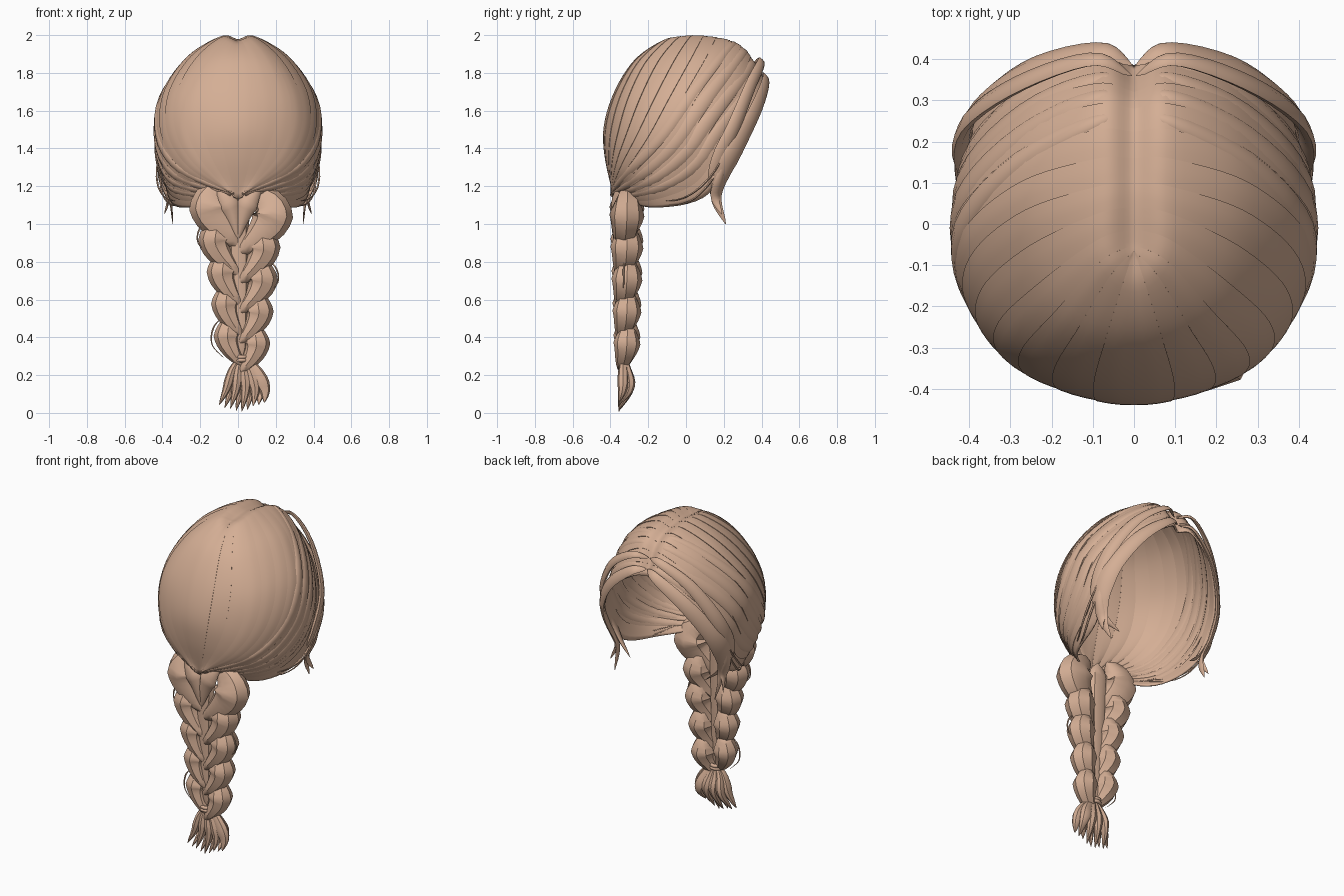
import bpy, bmesh, math, random
from mathutils import Vector

random.seed(4)
cube = bpy.data.objects.get("Cube")
if cube:
    bpy.data.objects.remove(cube)

hair = bpy.data.materials.new("tan_hair")
hair.use_nodes = True
TAN = (0.66, 0.425, 0.3, 1)
hair.diffuse_color = TAN
hair.node_tree.nodes["Principled BSDF"].inputs["Base Color"].default_value = TAN
HEAD = Vector((0, 0, 1.5))


def spline(pts, t):
    """Point at t (0..1) on a smooth curve through pts."""
    n = len(pts) - 1
    i = min(int(t * n), n - 1)
    f = t * n - i
    b, c = pts[i], pts[i + 1]
    a = pts[i - 1] if i else 2 * b - c
    d = pts[i + 2] if i + 2 <= n else 2 * c - b
    return b + 0.5 * f * (c - a + f * (2 * a - 5 * b + 4 * c - d + f * (3 * (b - c) + d - a)))


def finish(name, bm, mirror=False, shell=0, angle=40):
    bmesh.ops.remove_doubles(bm, verts=bm.verts, dist=0.0004)
    mesh = bpy.data.meshes.new(name)
    bm.to_mesh(mesh)
    bm.free()
    mesh.materials.append(hair)
    ob = bpy.data.objects.new(name, mesh)
    bpy.context.collection.objects.link(ob)
    bpy.ops.object.select_all(action="DESELECT")
    ob.select_set(True)
    bpy.context.view_layer.objects.active = ob
    bpy.ops.object.shade_smooth_by_angle(angle=math.radians(angle))
    if mirror:
        ob.modifiers.new("mirror", "MIRROR")
    if shell:
        m = ob.modifiers.new("shell", "SOLIDIFY")
        m.thickness, m.offset = shell, -1


def add_lock(bm, pts, width, thick, rise=0.4, power=0.7, facing=None, steps=16, sides=8):
    """Tapered flattened strand; facing fixes its flat side, else it faces off the head."""
    pts = [Vector(p) for p in pts]
    rings = []
    for k in range(steps + 1):
        t = k / steps
        p = spline(pts, t)
        tan = (spline(pts, min(t + 0.02, 1)) - spline(pts, max(t - 0.02, 0))).normalized()
        out = Vector(facing) if facing else p - HEAD
        out = (out - tan * out.dot(tan)).normalized()
        across = tan.cross(out)
        s = (t / rise) ** 0.5 if t < rise else ((1 - t) / (1 - rise)) ** power
        s = max(s, 0.04)
        rings.append([bm.verts.new(p + across * (math.cos(a) * width * s) + out * (math.sin(a) * thick * s))
                      for a in (math.tau * j / sides for j in range(sides))])
    for r, q in zip(rings, rings[1:]):
        for j in range(sides):
            n = (j + 1) % sides
            bm.faces.new((r[j], r[n], q[n], q[j]))
    bm.faces.new(rings[0][::-1])
    bm.faces.new(rings[-1])


# Guide strands of one half, crown to hairline, each from parting to nape
GUIDES = [[Vector(p) for p in row] for row in (
    ((0, -.06, 1.97), (0, -.16, 1.95), (0, -.28, 1.86), (0, -.38, 1.7),
     (0, -.435, 1.52), (0, -.43, 1.35), (0, -.38, 1.13)),
    ((0, -.05, 1.97), (.08, -.09, 1.98), (.19, -.21, 1.86), (.27, -.3, 1.68),
     (.27, -.355, 1.5), (.19, -.39, 1.33), (.02, -.4, 1.15)),
    ((0, .1, 1.975), (.09, .09, 1.99), (.27, .03, 1.88), (.395, -.08, 1.68),
     (.4, -.2, 1.46), (.28, -.32, 1.28), (.03, -.4, 1.16)),
    ((0, .28, 1.92), (.09, .29, 1.935), (.26, .23, 1.82), (.41, .1, 1.61),
     (.425, -.03, 1.37), (.32, -.22, 1.2), (.04, -.39, 1.15)),
    ((0, .385, 1.75), (.08, .425, 1.74), (.25, .38, 1.61), (.38, .25, 1.38),
     (.365, .1, 1.15), (.28, -.17, 1.09), (.04, -.36, 1.14)))]
# Mirrored neighbour ahead of the back strand keeps the middle smooth
ROWS = [[Vector((-p.x, p.y, p.z)) for p in GUIDES[1]]] + GUIDES


def scalp(u, v, lift=0):
    p = spline([spline(row, v) for row in ROWS], 0.2 + 0.8 * u)
    if u == 0:
        p.x = 0
    return p + (p - HEAD).normalized() * lift


# Cap: swept bands of hair, each stepping over the next
bm = bmesh.new()
BANDS, COLS = 12, 40
rows = []
for b in range(BANDS):
    for f in (0, 0.33, 0.67, 1):
        u = (b + f) / BANDS
        amp = 0.002 + 0.006 * u
        row = []
        for c in range(COLS + 1):
            v = c / COLS
            lift = amp * (f + 0.4 * math.sin(math.pi * f)) * math.sin(math.pi * v) if 0 < c < COLS else 0
            row.append(bm.verts.new(scalp(u, v, lift)))
        rows.append(row)
for r, q in zip(rows, rows[1:]):
    for c in range(COLS):
        bm.faces.new((r[c], r[c + 1], q[c + 1], q[c]))
finish("hair_cap", bm, mirror=True, shell=0.01, angle=32)

# Locks sweeping from the parting round to the nape
bm = bmesh.new()
for u, end, w in ((0.72, 0.5, .035), (0.8, 0.62, .04), (0.88, 0.72, .04), (0.94, 0.82, .04)):
    path = [scalp(u + (end - u) * k / 10, 0.07 + 0.92 * k / 10) for k in range(11)]
    add_lock(bm, path, w, 0.012, rise=0.5, power=0.5, steps=26)
finish("swept_locks", bm, mirror=True)

# Rolled fringe along the hairline, ending in loose tips beside the face
bm = bmesh.new()
add_lock(bm, ((.005, .385, 1.79), (.09, .425, 1.77), (.26, .38, 1.63), (.38, .285, 1.44),
              (.4, .2, 1.28), (.36, .16, 1.14), (.345, .21, 1.0)), .055, .016, rise=0.6, steps=28)
add_lock(bm, ((.005, .36, 1.85), (.1, .4, 1.86), (.27, .345, 1.74), (.4, .255, 1.52),
              (.41, .16, 1.31), (.35, .15, 1.17), (.26, .18, 1.09)), .045, .018, rise=0.6, steps=28)
add_lock(bm, ((.41, .24, 1.42), (.41, .18, 1.25), (.37, .155, 1.14), (.39, .19, 1.05)), .03, .012, rise=0.55)
finish("fringe_locks", bm, mirror=True)

# Fine loose wisps at the sides
bm = bmesh.new()
for dx, dz in ((0, 0), (-.02, -.03)):
    add_lock(bm, ((.41 + dx, .26, 1.46), (.43 + dx, .12, 1.24 + dz), (.37 + dx, -.04, 1.13 + dz),
                  (.22, -.27, 1.14)), .007, .005, sides=5)
finish("side_wisps", bm, mirror=True)

# Braid: plump leaf-shaped lobes down both sides, staggered, meeting in the middle
FRONT = (0, -1, 0)
bm = bmesh.new()
add_lock(bm, ((0, -.32, 1.2), (.005, -.325, .8), (.015, -.33, .27)), .06, .04, rise=0.1, power=0.25, facing=FRONT)
for side, top, reach in ((-1, 1.06, (.245, .205, .165, .145, .135)), (1, 1.02, (.27, .205, .19, .165, .145))):
    for i, r in enumerate(reach):
        z = top - 0.168 * i
        mid = 0.004 + 0.003 * i
        size = 1.06 - 0.06 * i
        width = (0.11 if i == 0 else 0.09) * size
        x = r - width * 0.88
        # The first pair starts under the nape
        start = 0.4 if i == 0 else 0.75
        path = ((x * start, -.305, .15), (x * .95, -.31, .08), (x, -.315, .0), (x * .62, -.33, -.08),
                (-.008, -.345, -.17))
        add_lock(bm, [(mid + side * a, y, z + h * size) for a, y, h in path], width, .088 * size,
                 rise=0.42, power=0.55, facing=FRONT, steps=14)
# Gathered hair running from the nape into the braid
for side in (-1, 1):
    add_lock(bm, ((side * .12, -.345, 1.21), (side * .07, -.365, 1.14), (side * .03, -.365, 1.05), (0, -.36, .92)),
             .055, .03, rise=0.5, facing=FRONT)
finish("braid", bm)

# Stray loops beside the braid
bm = bmesh.new()
for side, z, r in ((-1, .95, .2), (1, .74, .2), (-1, .42, .13)):
    add_lock(bm, ((side * r * .6, -.32, z + .09), (side * r, -.33, z + .03), (side * (r + .006), -.33, z - .06),
                  (side * r * .5, -.33, z - .14)), .005, .005, facing=FRONT, sides=5)
finish("braid_wisps", bm)

# Tie: two stacked rings round the braid end
for k, z in enumerate((.296, .279)):
    bpy.ops.mesh.primitive_torus_add(location=(.018, -.33, z), major_radius=.032, minor_radius=.011,
                                     major_segments=20, minor_segments=8)
    tie = bpy.context.object
    tie.name = "hair_tie_" + ("upper", "lower")[k]
    tie.data.materials.append(hair)
    bpy.ops.object.shade_smooth_by_angle(angle=math.radians(60))

# Tail: fanned tapering locks below the tie, fuller on the left
bm = bmesh.new()
COUNT = 9
for i in range(COUNT):
    f = i / (COUNT - 1)
    tip = -.1 + .24 * f
    tip_z = 0.04 - 0.03 * math.sin(math.pi * f) + random.uniform(-.005, .02)
    y = -.32 + (.02 if i % 2 else -.015)
    bulge = .03 + (f - .45) * .2
    add_lock(bm, ((.018, -.33, .3), (.018 + (bulge - .018) * .6, (y - .33) / 2, .23),
                  (bulge, y, .13), (tip, -.355, tip_z)),
             .026 + .012 * f, .032, rise=0.55, power=0.7, facing=FRONT, steps=14)
finish("braid_tail", bm)
